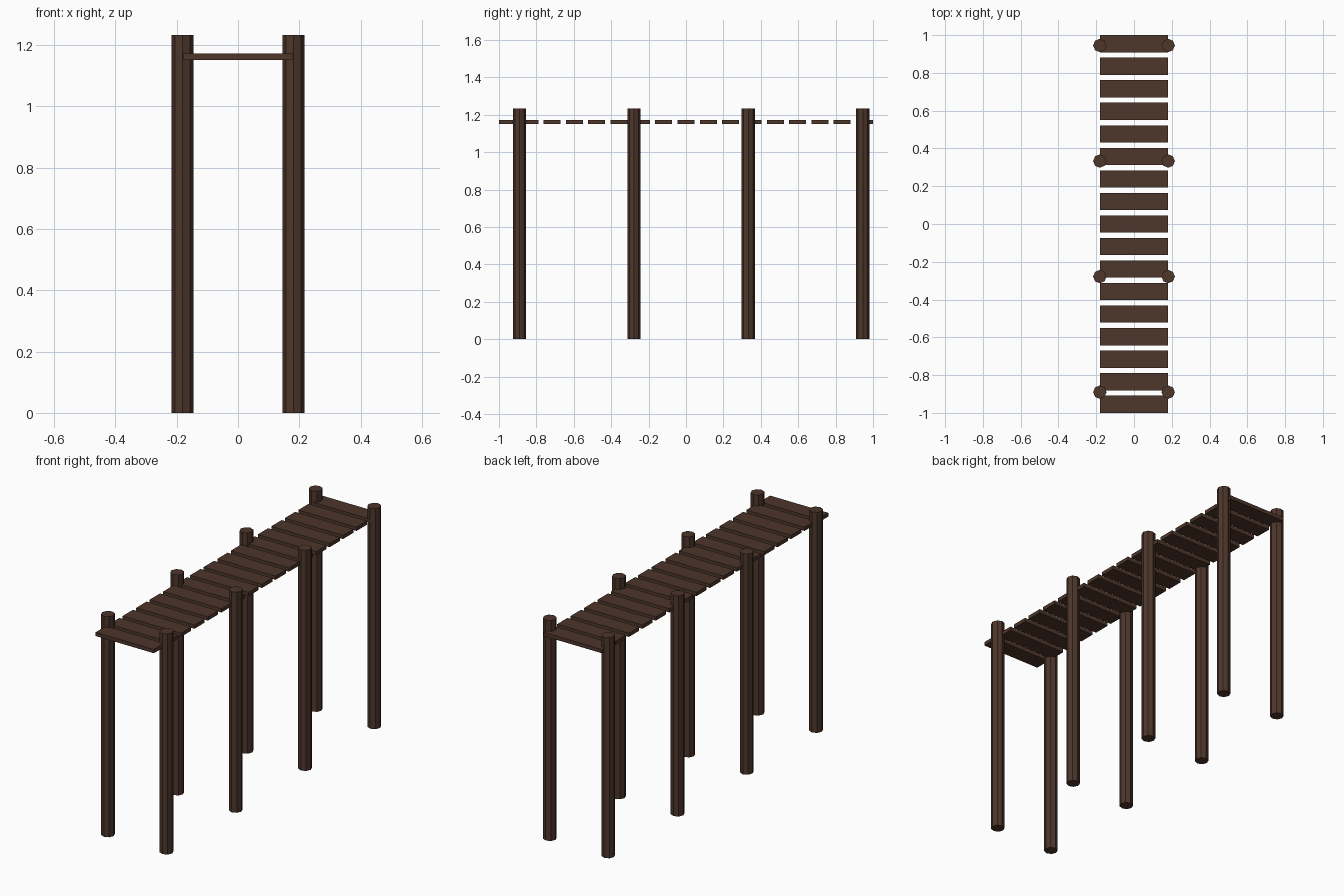
import bpy

if "Cube" in bpy.data.objects:
    bpy.data.objects.remove(bpy.data.objects["Cube"])

# shared dark wood
wood = bpy.data.materials.new("dark_wood")
wood.diffuse_color = (0.075, 0.037, 0.024, 1)
wood.use_nodes = True
wood.node_tree.nodes["Principled BSDF"].inputs["Base Color"].default_value = wood.diffuse_color

LENGTH, HALF_W = 2.0, 0.18
PLANKS, PLANK_D = 17, 0.091
Z0, Z1 = 1.151, 1.172
POST_R, POST_H = 0.0355, 1.233


def finish(name):
    ob = bpy.context.object
    ob.name = name
    ob.data.materials.append(wood)
    return ob


# walkway planks
pitch = (LENGTH - PLANK_D) / (PLANKS - 1)
for i in range(PLANKS):
    y = -LENGTH / 2 + PLANK_D / 2 + i * pitch
    bpy.ops.mesh.primitive_cube_add(size=1, location=(0, y, (Z0 + Z1) / 2))
    plank = finish(f"plank_{i + 1}")
    plank.scale = (2 * HALF_W, PLANK_D, Z1 - Z0)

# eight-sided support posts in pairs
for i in range(4):
    y = -0.89 + i * 0.6117
    for side, sx in (("left", -1), ("right", 1)):
        bpy.ops.mesh.primitive_cylinder_add(
            vertices=8, radius=POST_R, depth=POST_H,
            location=(sx * 0.181, y, POST_H / 2))
        finish(f"post_{side}_{i + 1}")
